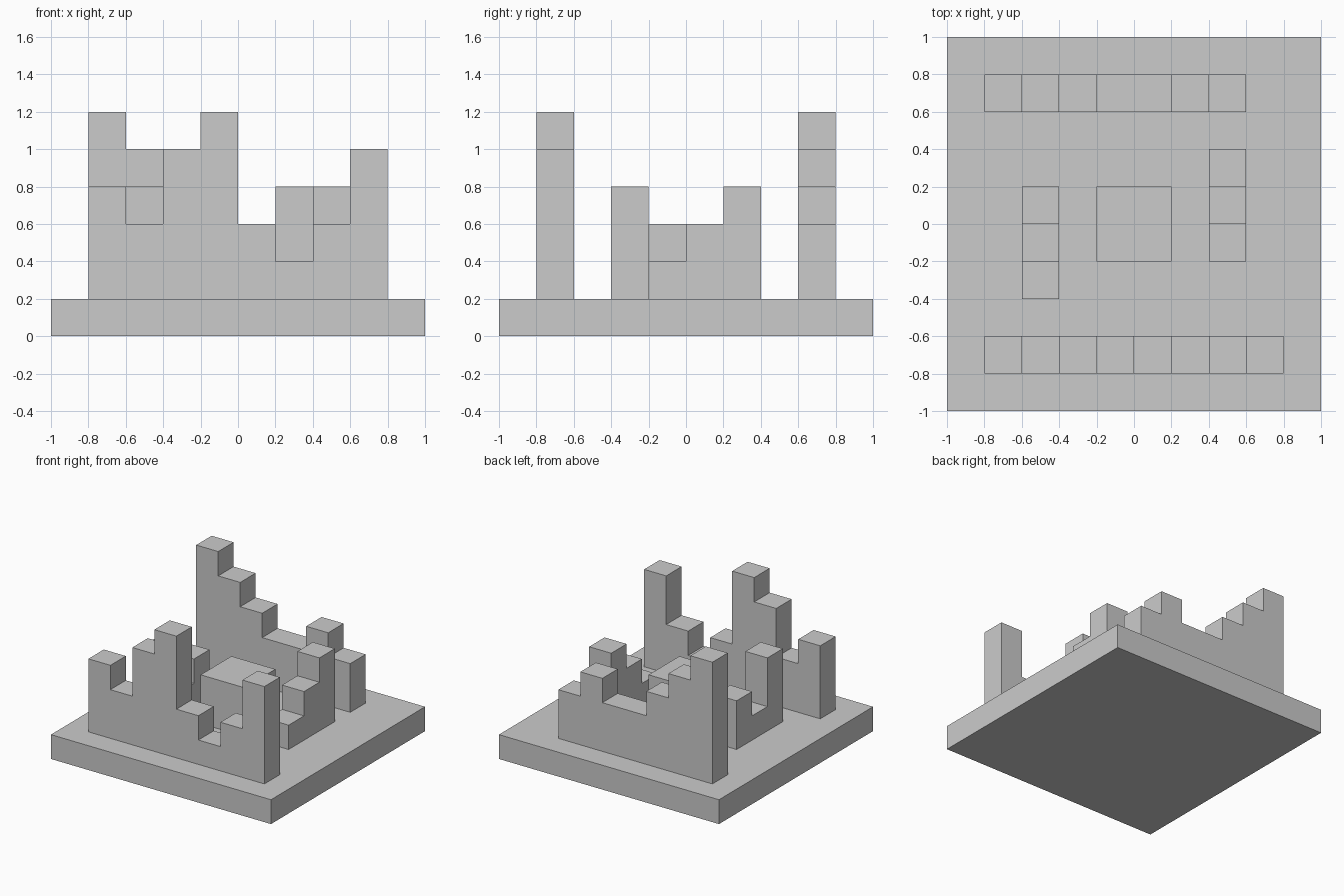
import bpy, bmesh

if "Cube" in bpy.data.objects:
    bpy.data.objects.remove(bpy.data.objects["Cube"])

CELL = 0.2      # grid step
BASE_TOP = 0.2  # top of the ground slab


def finish(name, bm):
    bmesh.ops.remove_doubles(bm, verts=bm.verts, dist=1e-5)
    bmesh.ops.recalc_face_normals(bm, faces=bm.faces)
    mesh = bpy.data.meshes.new(name)
    bm.to_mesh(mesh)
    bm.free()
    bpy.context.collection.objects.link(bpy.data.objects.new(name, mesh))


def box(name, half, z0, z1):
    """Square block centred on the origin."""
    bm = bmesh.new()
    for v in bmesh.ops.create_cube(bm, size=1)["verts"]:
        v.co.x *= 2 * half
        v.co.y *= 2 * half
        v.co.z = z0 if v.co.z < 0 else z1
    finish(name, bm)


def stepped_wall(name, x, y, heights, along="x"):
    """One-cell-thick wall from corner (x, y); one top height per cell."""
    start = x if along == "x" else y
    profile = [(start, BASE_TOP)]
    for i, h in enumerate(heights):
        for p in ((start + i * CELL, h), (start + (i + 1) * CELL, h)):
            # skip the joint between cells of equal height
            if len(profile) > 1 and i and h == heights[i - 1] and p[0] < start + (i + .5) * CELL:
                profile.pop()
            else:
                profile.append(p)
    profile.append((start + len(heights) * CELL, BASE_TOP))

    bm = bmesh.new()
    if along == "x":
        verts, push = [bm.verts.new((s, y, z)) for s, z in profile], (0, CELL, 0)
    else:
        verts, push = [bm.verts.new((x, s, z)) for s, z in profile], (CELL, 0, 0)
    face = bm.faces.new(verts)
    new = bmesh.ops.extrude_face_region(bm, geom=[face], use_keep_orig=True)["geom"]
    bmesh.ops.translate(bm, vec=push,
                        verts=[g for g in new if isinstance(g, bmesh.types.BMVert)])
    finish(name, bm)


# Ground slab and central block
box("base_slab", 1.0, 0.0, BASE_TOP)
box("centre_block", 0.2, BASE_TOP, 0.6)

# Ruined outer walls
stepped_wall("front_wall", -0.8, -0.8, [0.8, 0.6, 1.0, 1.2, 0.6, 0.4, 0.6, 1.0])
stepped_wall("back_wall", -0.8, 0.6, [1.2, 1.0, 0.8, 0.6, 0.6, 0.8, 0.6])

# Short inner walls running front to back
stepped_wall("left_inner_wall", -0.6, -0.4, [0.8, 0.4, 0.6], along="y")
stepped_wall("right_inner_wall", 0.4, -0.2, [0.4, 0.6, 0.8], along="y")
